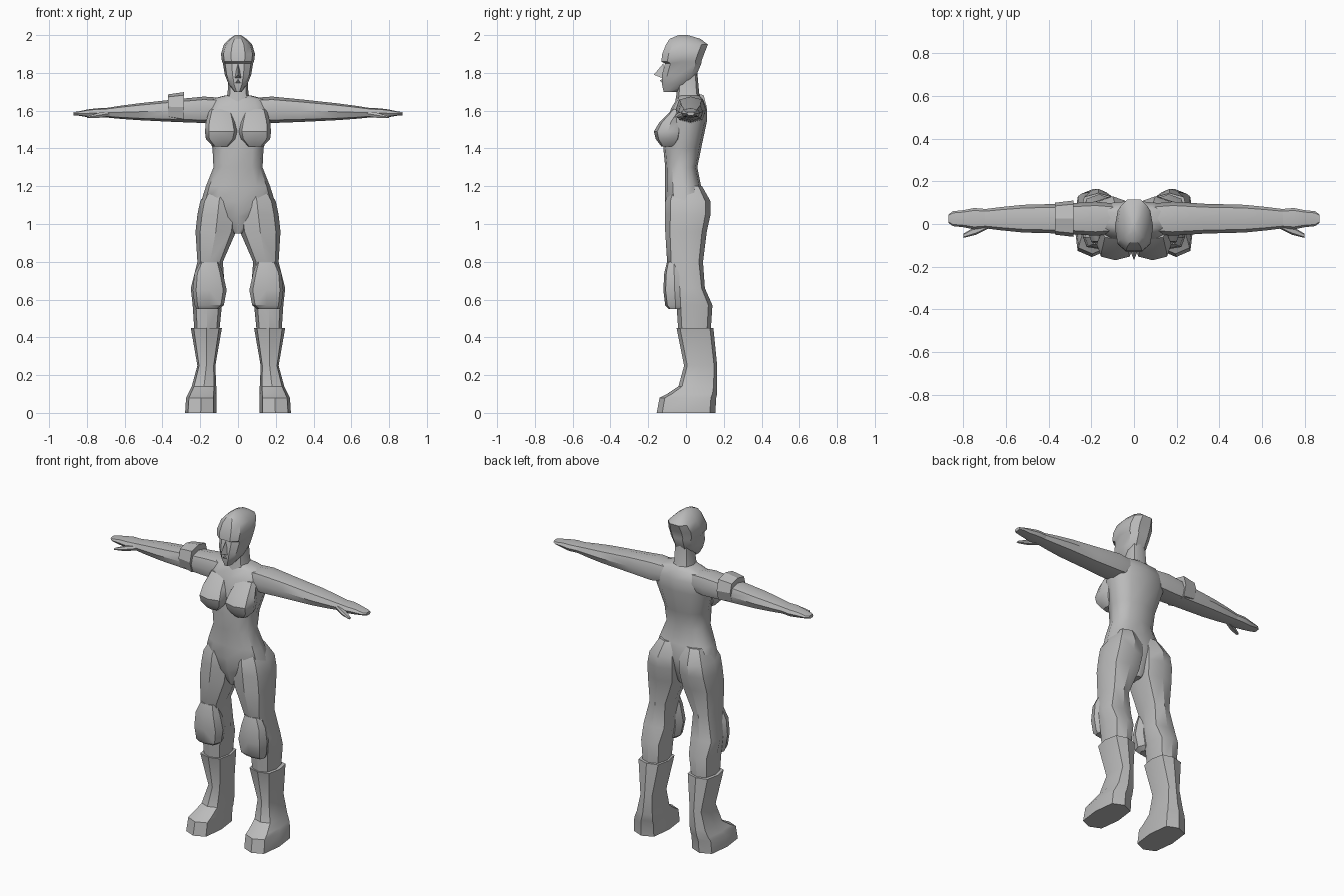
import bpy
import bmesh
from math import sin, cos, pi, radians, copysign

default_cube = bpy.data.objects.get("Cube")
if default_cube:
    bpy.data.objects.remove(default_cube, do_unlink=True)

grey = bpy.data.materials.new("plain grey")
grey.use_nodes = True
colour = (.5, .5, .5, 1)
grey.diffuse_color = colour
grey.node_tree.nodes["Principled BSDF"].inputs["Base Color"].default_value = colour


def rounded(value, power):
    """Superellipse coordinate: a lower power gives a boxier section."""
    return copysign(abs(value) ** power, value)


def ellipse_ring(a_low, a_high, b_low, b_high, sides, power):
    """Closed cross-section that fills the given bounds."""
    a_middle, a_half = (a_low + a_high) / 2, (a_high - a_low) / 2
    b_middle, b_half = (b_low + b_high) / 2, (b_high - b_low) / 2
    turns = [2 * pi * step / sides for step in range(sides)]
    return [(a_middle + a_half * rounded(cos(turn), power),
             b_middle + b_half * rounded(sin(turn), power)) for turn in turns]


def finish(name, bm, mirrored, smooth_angle):
    """Turn the bmesh into a shaded object, mirrored across the body if asked."""
    bmesh.ops.recalc_face_normals(bm, faces=bm.faces)
    mesh = bpy.data.meshes.new(name)
    bm.to_mesh(mesh)
    bm.free()
    mesh.materials.append(grey)
    obj = bpy.data.objects.new(name, mesh)
    bpy.context.collection.objects.link(obj)
    bpy.ops.object.select_all(action="DESELECT")
    obj.select_set(True)
    bpy.context.view_layer.objects.active = obj
    bpy.ops.object.shade_smooth_by_angle(angle=radians(smooth_angle))
    if mirrored:
        obj.modifiers.new("mirror", "MIRROR").use_mirror_merge = False


def loft(name, rows, along_x=False, sides=8, power=.75, mirrored=False, smooth_angle=35):
    """Skin rings; each row is a position, then low and high bounds of both cross axes."""
    bm = bmesh.new()
    rings = []
    for position, *bounds in rows:
        section = ellipse_ring(*bounds, sides, power)
        rings.append([bm.verts.new((position, a, b) if along_x else (a, b, position))
                      for a, b in section])
    for lower, upper in zip(rings, rings[1:]):
        for i in range(sides):
            j = (i + 1) % sides
            bm.faces.new((lower[i], lower[j], upper[j], upper[i]))
    bm.faces.new(rings[0])
    bm.faces.new(rings[-1])
    finish(name, bm, mirrored, smooth_angle)


def centred(rows):
    """Expand rows of height, half width, front and back into full bounds."""
    return [(z, -half, half, front, back) for z, half, front, back in rows]


def limb(rows):
    """Expand rows of reach, half depth and half thickness about the arm's axis."""
    axis_y = .025
    bounds = []
    for x, depth, thickness in rows:
        axis_z = 1.61 - .03 * x
        bounds.append((x, axis_y - depth, axis_y + depth,
                       axis_z - thickness, axis_z + thickness))
    return bounds


def face_ridge(name, top, tip, base, half_width):
    """Small pyramid on the face; each point is a depth and a height."""
    bm = bmesh.new()
    corners = [bm.verts.new((x, *point)) for x, point in
               ((0, top), (0, tip), (-half_width, base), (half_width, base))]
    for skipped in corners:
        bm.faces.new([corner for corner in corners if corner is not skipped])
    finish(name, bm, False, 20)


# Torso from crotch to shoulders
loft("torso", centred([
    (.95, .02, -.07, .05),
    (1.04, .12, -.1, .08),
    (1.12, .195, -.11, .1),
    (1.2, .17, -.11, .08),
    (1.3, .13, -.11, .06),
    (1.4, .135, -.12, .08),
    (1.54, .175, -.1, .11),
    (1.61, .175, -.08, .11),
    (1.66, .15, -.05, .09),
    (1.68, .07, -.04, .07)]), sides=12, power=.8, smooth_angle=40)

# Bust
loft("bust", [
    (1.41, .05, .13, -.13, -.06),
    (1.45, .01, .17, -.16, -.03),
    (1.49, 0, .175, -.17, -.02),
    (1.54, .01, .17, -.14, -.02),
    (1.61, .03, .15, -.07, 0)], mirrored=True, smooth_angle=40)

# Neck and head, with the brow overhanging the eyes
loft("neck", centred([
    (1.63, .08, -.06, .09),
    (1.69, .055, -.05, .07),
    (1.8, .05, -.04, .06)]), smooth_angle=40)
loft("head", centred([
    (1.7, .02, -.12, -.05),
    (1.74, .05, -.13, .03),
    (1.79, .07, -.13, .06),
    (1.85, .08, -.115, .085),
    (1.86, .085, -.135, .085),
    (1.9, .09, -.13, .1),
    (1.95, .075, -.11, .12),
    (1.98, .045, -.09, .08),
    (2, .015, -.04, .01)]), sides=10)
face_ridge("nose", top=(-.12, 1.85), tip=(-.17, 1.79), base=(-.12, 1.77), half_width=.02)
face_ridge("lips", top=(-.12, 1.77), tip=(-.14, 1.76), base=(-.12, 1.74), half_width=.02)

# Arms, flat hands and thumbs
loft("arm", limb([
    (.08, .07, .06),
    (.18, .08, .07),
    (.33, .07, .06),
    (.52, .065, .045),
    (.62, .055, .035),
    (.7, .045, .025)]), along_x=True, mirrored=True, smooth_angle=40)
loft("hand", limb([
    (.69, .045, .025),
    (.75, .05, .025),
    (.8, .04, .02),
    (.85, .035, .01),
    (.87, .02, .01)]), along_x=True, mirrored=True)
loft("thumb", [
    (.68, -.02, .01, 1.57, 1.6),
    (.74, -.05, -.01, 1.56, 1.59),
    (.8, -.065, -.045, 1.56, 1.57)], along_x=True, sides=6, mirrored=True)

# Band worn on the right upper arm only, widening toward the shoulder
loft("arm_band", limb([(-.37, .075, .065), (-.285, .085, .08)]),
     along_x=True, power=.65, smooth_angle=20)

# Legs from buttock to inside the boot
loft("leg", [
    (1.2, .02, .15, -.08, .085),
    (1.12, 0, .2, -.11, .13),
    (1.05, 0, .215, -.11, .13),
    (.96, .01, .225, -.11, .11),
    (.8, .08, .215, -.1, .09),
    (.66, .07, .25, -.05, .1),
    (.57, .085, .24, -.05, .14),
    (.42, .1, .23, -.04, .13)], mirrored=True)

# Knee pads
loft("knee_pad", [
    (.55, .1, .22, -.09, -.02),
    (.57, .075, .23, -.11, 0),
    (.65, .06, .24, -.12, 0),
    (.74, .08, .23, -.115, -.01),
    (.8, .1, .2, -.1, -.03)], power=.65, mirrored=True)

# Boots with chunky flared feet
loft("boot", [
    (0, .115, .28, -.155, .155),
    (.08, .115, .275, -.14, .16),
    (.1, .115, .265, -.1, .165),
    (.14, .115, .245, -.04, .165),
    (.25, .12, .215, -.01, .165),
    (.45, .085, .25, -.05, .145)], power=.6, mirrored=True)
